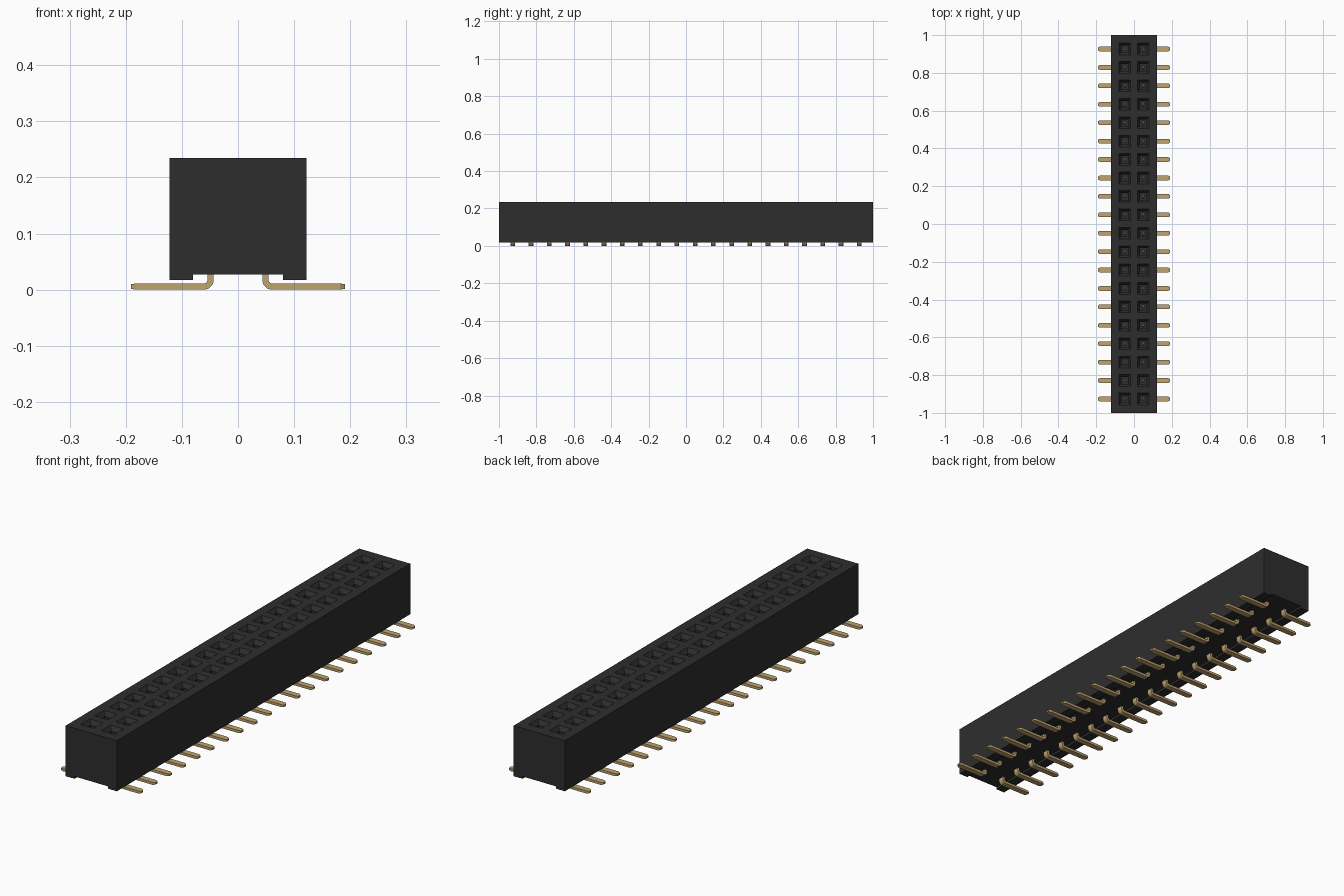
import bpy, bmesh, math
from mathutils import Vector

if "Cube" in bpy.data.objects:
    bpy.data.objects.remove(bpy.data.objects["Cube"])

PITCH, ROWS, COL = 0.0975, 20, 0.049
HOLE = 0.031                       # half width of a socket opening
TOP, BASE, FOOT = 0.235, 0.027, 0.017


def material(name, rgb, rough):
    m = bpy.data.materials.new(name)
    m.use_nodes = True
    m.diffuse_color = (*rgb, 1)
    bsdf = m.node_tree.nodes["Principled BSDF"]
    bsdf.inputs["Base Color"].default_value = (*rgb, 1)
    bsdf.inputs["Roughness"].default_value = rough
    return m


black = material("black plastic", (0.027, 0.027, 0.027), 0.6)
gold = material("gold metal", (0.52, 0.37, 0.16), 0.4)


def finish(bm, name, mat):
    bmesh.ops.recalc_face_normals(bm, faces=bm.faces[:])
    me = bpy.data.meshes.new(name)
    bm.to_mesh(me)
    bm.free()
    me.materials.append(mat)
    ob = bpy.data.objects.new(name, me)
    bpy.context.collection.objects.link(ob)


def lower(bm, faces, dz, keep):
    """Extrude faces together downwards and return the moved faces."""
    new = bmesh.ops.extrude_face_region(bm, geom=faces, use_keep_orig=keep)["geom"]
    bmesh.ops.translate(bm, vec=(0, 0, dz),
                        verts=[v for v in new if isinstance(v, bmesh.types.BMVert)])
    return [f for f in new if isinstance(f, bmesh.types.BMFace)]


row_y = [(i - (ROWS - 1) / 2) * PITCH for i in range(ROWS)]

# Housing: a grid slab whose cells line up with the sockets and the feet
xs = [-0.122, -COL - HOLE, -COL + HOLE, COL - HOLE, COL + HOLE, 0.122]
ys = [-1.0] + [y + s * HOLE for y in row_y for s in (-1, 1)] + [1.0]
bm = bmesh.new()
grid = [[bm.verts.new((x, y, TOP)) for y in ys] for x in xs]
cells = {}
for i in range(len(xs) - 1):
    for j in range(len(ys) - 1):
        cells[i, j] = bm.faces.new((grid[i][j], grid[i + 1][j],
                                    grid[i + 1][j + 1], grid[i][j + 1]))
sockets = [f for (i, j), f in cells.items() if i in (1, 3) and j % 2 == 1]

# Walls, underside and the two feet along the long edges
under = lower(bm, list(cells.values()), BASE - TOP, True)
feet = [f for f in under if abs(f.calc_center_median().x) > COL + HOLE]
lower(bm, feet, FOOT - BASE, False)

# Sockets: sloped lead-in, then a straight square shaft
bmesh.ops.inset_individual(bm, faces=sockets, thickness=0.013, use_even_offset=True)
bmesh.ops.translate(bm, vec=(0, 0, -0.018), verts=[v for f in sockets for v in f.verts])
shaft = bmesh.ops.extrude_discrete_faces(bm, faces=sockets)["faces"]
bmesh.ops.translate(bm, vec=(0, 0, -0.15), verts=[v for f in shaft for v in f.verts])
finish(bm, "housing", black)


# Contact pins: a flat tail, a rounded bend and a tapered post
HT, HW, R = 0.0055, 0.0125, 0.0115     # half thickness, half width, bend radius
path = [(0.191, HT, 0, 0.004, 0.007), (0.182, HT, 0, HT, HW)]
for k in range(6):
    a = math.radians(90 * k / 5)
    path.append((COL + R - R * math.sin(a), HT + R - R * math.cos(a), a, HT, HW))
path += [(COL, 0.058, math.pi / 2, HT, HW), (COL, 0.078, math.pi / 2, 0.003, 0.004)]


def add_pin(bm, y, side):
    rings = []
    for x, z, a, t, w in path:
        n = Vector((math.sin(a), 0, math.cos(a)))     # thickness direction
        ring = []
        for st, sw in ((-1, -1), (1, -1), (1, 1), (-1, 1)):
            p = Vector((x, y + sw * w, z)) + n * st * t
            ring.append(bm.verts.new((p.x * side, p.y, p.z)))
        rings.append(ring)
    for r0, r1 in zip(rings, rings[1:]):
        for k in range(4):
            m = (k + 1) % 4
            bm.faces.new((r0[k], r0[m], r1[m], r1[k]))
    bm.faces.new(rings[0])
    bm.faces.new(rings[-1])


for side, name in ((1, "left_pins"), (-1, "right_pins")):
    bm = bmesh.new()
    for y in row_y:
        add_pin(bm, y, side)
    finish(bm, name, gold)
